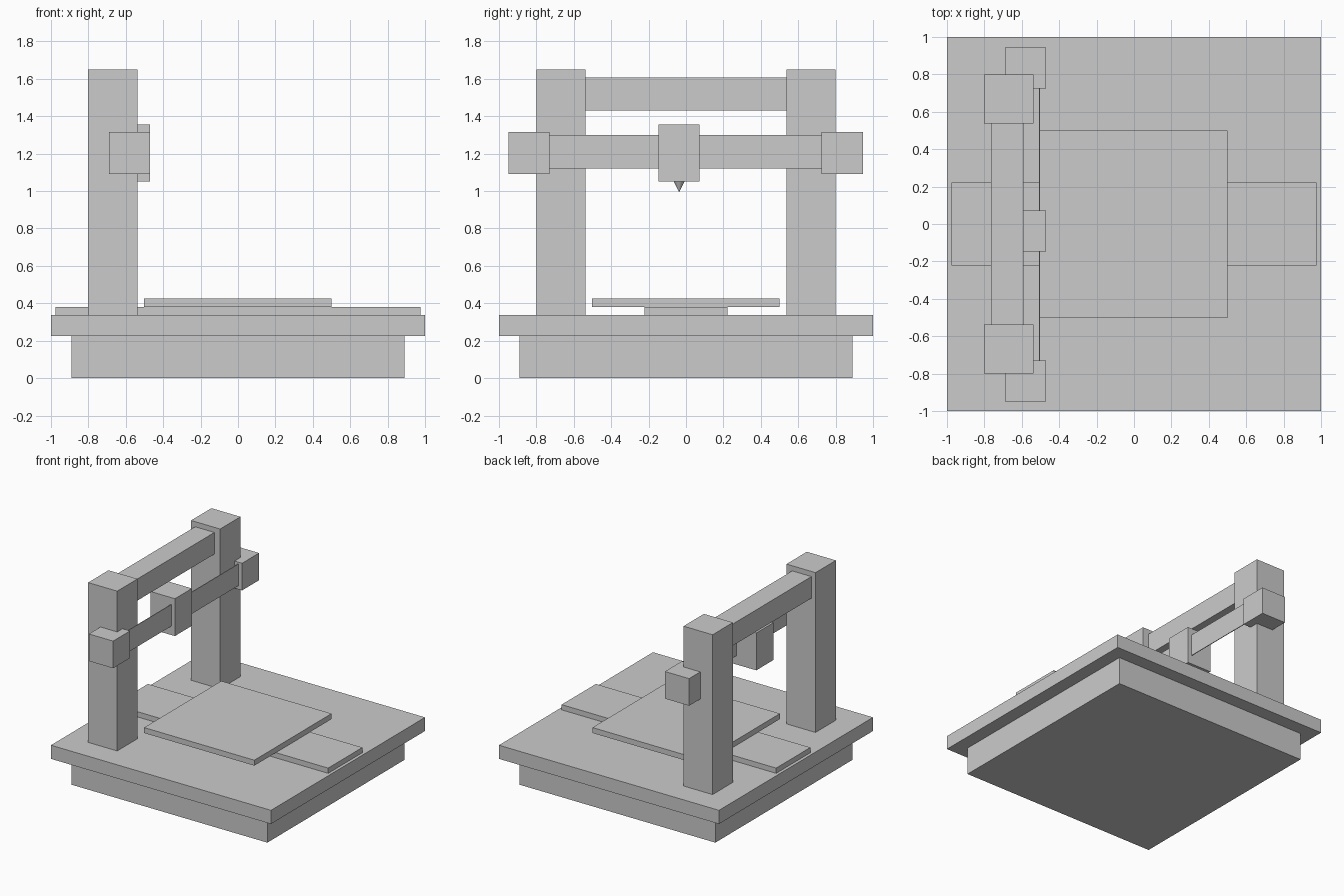
import bpy

if "Cube" in bpy.data.objects:
    bpy.data.objects.remove(bpy.data.objects["Cube"])


def box(name, x, y, z):
    """Axis-aligned box from (min, max) ranges."""
    bpy.ops.mesh.primitive_cube_add(size=1, location=[(a + b) / 2 for a, b in (x, y, z)])
    ob = bpy.context.object
    ob.name = name
    ob.scale = [b - a for a, b in (x, y, z)]
    bpy.ops.object.transform_apply(location=False, rotation=False, scale=True)
    return ob


# Base and deck
box("base", (-0.89, 0.89), (-0.89, 0.89), (0, 0.225))
box("deck", (-1, 1), (-1, 1), (0.225, 0.337))

# Bed and its slide rail
box("bed_rail", (-0.975, 0.975), (-0.222, 0.222), (0.337, 0.38))
box("print_bed", (-0.502, 0.5), (-0.502, 0.5), (0.38, 0.425))

# Columns and the motor blocks on them
for side, col_y, motor_y in (("front", (-0.80, -0.536), (-0.95, -0.73)),
                             ("back", (0.536, 0.80), (0.724, 0.945))):
    box(side + "_column", (-0.802, -0.538), col_y, (0.337, 1.65))
    box(side + "_motor", (-0.69, -0.47), motor_y, (1.092, 1.315))

# Top beam and thin cross rail
box("top_beam", (-0.765, -0.59), (-0.536, 0.536), (1.43, 1.608))
box("cross_rail", (-0.509, -0.503), (-0.73, 0.724), (1.122, 1.30))

# Carriage and nozzle
box("carriage", (-0.69, -0.47), (-0.148, 0.073), (1.05, 1.357))
bpy.ops.mesh.primitive_cone_add(vertices=24, radius1=0, radius2=0.028, depth=0.057,
                                location=(-0.58, -0.037, 1.0215))
bpy.context.object.name = "nozzle"
